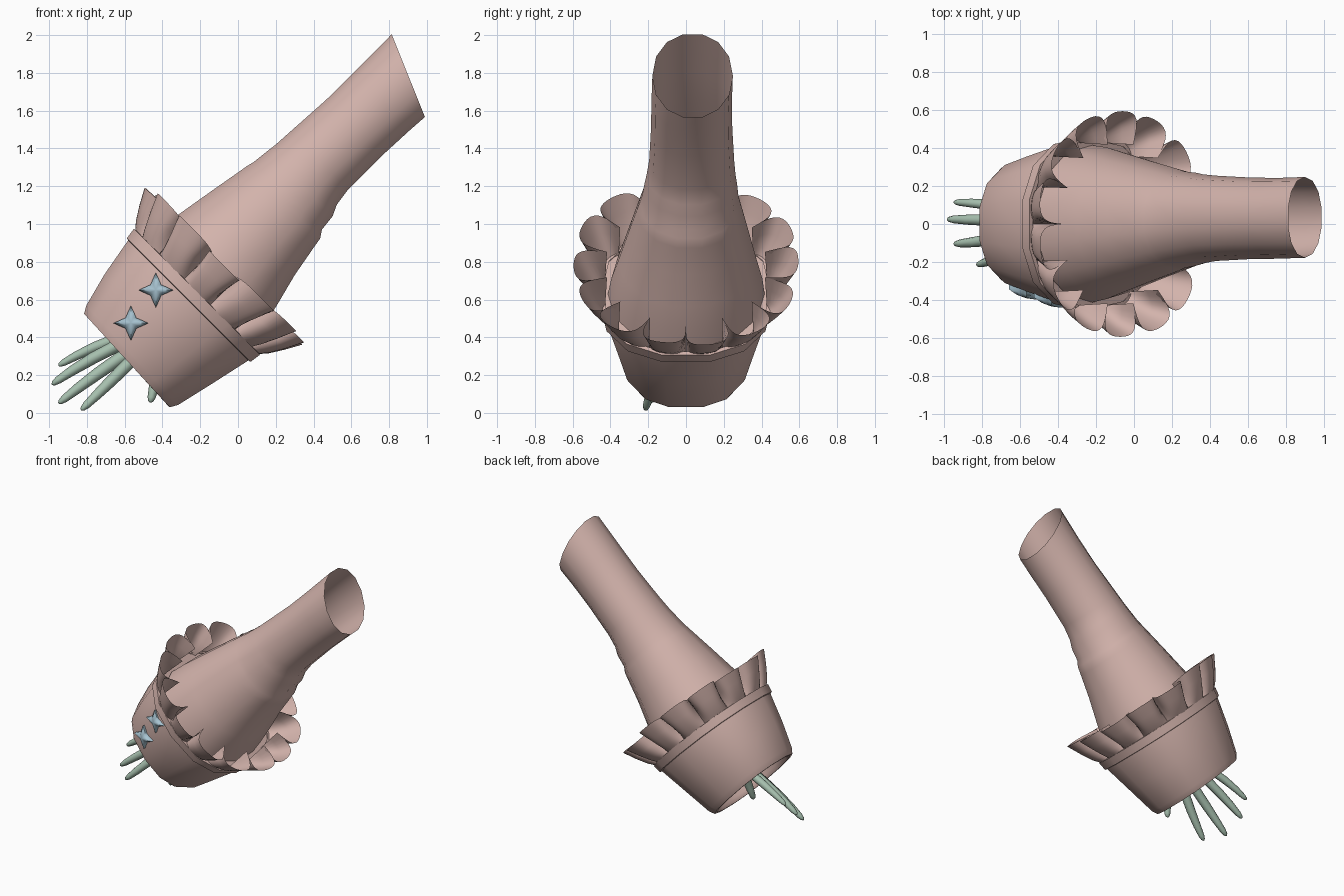
import bpy, bmesh, math, random
from mathutils import Vector

random.seed(4)
if "Cube" in bpy.data.objects:
    bpy.data.objects.remove(bpy.data.objects["Cube"])

H = math.sqrt(0.5)


def place(s, t, y):
    """Arm coordinates (s along the arm, t across it) to world."""
    return Vector(((s + t) * H, y, (s - t) * H))


def material(name, rgb):
    m = bpy.data.materials.new(name)
    m.use_nodes = True
    m.diffuse_color = (*rgb, 1)
    m.node_tree.nodes["Principled BSDF"].inputs["Base Color"].default_value = (*rgb, 1)
    return m


pink = material("dusty pink", (0.65, 0.45, 0.41))
sage = material("sage green", (0.38, 0.52, 0.42))
blue = material("pale blue", (0.39, 0.55, 0.64))


def finish(name, bm, mat, angle):
    """Turn a bmesh into a smooth-shaded object."""
    bmesh.ops.recalc_face_normals(bm, faces=bm.faces)
    me = bpy.data.meshes.new(name)
    bm.to_mesh(me)
    bm.free()
    me.materials.append(mat)
    obj = bpy.data.objects.new(name, me)
    bpy.context.collection.objects.link(obj)
    bpy.ops.object.select_all(action="DESELECT")
    obj.select_set(True)
    bpy.context.view_layer.objects.active = obj
    bpy.ops.object.shade_smooth_by_angle(angle=math.radians(angle))


def loft(name, rings, mat, angle=45, caps=False):
    """Skin a list of closed point rings."""
    bm = bmesh.new()
    rows = [[bm.verts.new(p) for p in ring] for ring in rings]
    n = len(rows[0])
    for a, b in zip(rows, rows[1:]):
        for i in range(n):
            j = (i + 1) % n
            bm.faces.new((a[i], a[j], b[j], b[i]))
    if caps:
        bm.faces.new(rows[0])
        bm.faces.new(rows[-1])
    finish(name, bm, mat, angle)


def oval(s, t, rt, ry, n=14, power=2.0, y=0.0, slant=0.0):
    """Rounded cross-section, squarer as power rises; flats face along t."""
    pts = []
    rt /= math.cos(math.pi / n) ** (2 / power)
    for i in range(n):
        a = math.tau * (i + 0.5) / n
        c, d = math.cos(a), math.sin(a)
        u = math.copysign(abs(c) ** (2 / power), c)
        v = math.copysign(abs(d) ** (2 / power), d)
        pts.append(place(s + slant * u, t + rt * u, y + ry * v))
    return pts


# Sleeve: position along the arm, upper edge, lower edge, half width
sleeve = [(0.25, -1.0, -0.20, 0.42), (0.40, -0.985, -0.225, 0.40),
          (0.54, -0.962, -0.255, 0.365), (0.73, -0.93, -0.304, 0.32),
          (0.90, -0.90, -0.335, 0.28), (0.96, -0.89, -0.345, 0.265),
          (1.00, -0.88, -0.372, 0.255), (1.09, -0.87, -0.382, 0.245),
          (1.15, -0.863, -0.41, 0.235), (1.25, -0.857, -0.424, 0.225),
          (1.50, -0.842, -0.424, 0.215), (1.70, -0.84, -0.415, 0.213)]
rings = [oval(s, (a + b) / 2, (b - a) / 2, w, 14, 2.1, 0.03 * min(1, s - 0.25))
         for s, a, b, w in sleeve]
rings.append(oval(1.90, -0.625, 0.217, 0.213, 14, 2.1, 0.035, -0.095))
loft("sleeve", rings, pink, 60)

# Cuff: inner wall, rolled lower edge, flared outer wall, closed in at the rim
cuff = [(0.10, 0.35, 0.36), (-0.19, 0.30, 0.285), (-0.22, 0.315, 0.30),
        (-0.22, 0.335, 0.32), (-0.18, 0.358, 0.34), (0.02, 0.407, 0.39),
        (0.26, 0.455, 0.45), (0.29, 0.455, 0.45), (0.29, 0.39, 0.40)]
loft("cuff", [oval(s, -0.612 + 0.02 * max(s, 0), a, b, 14, 2.35, 0, -0.015 * (s < 0))
              for s, a, b in cuff], pink, 50)

# Raised band round the rim
band = [(0.235, 0.45, 0.445), (0.238, 0.463, 0.46), (0.30, 0.472, 0.47), (0.302, 0.45, 0.445)]
loft("cuff_band", [oval(s, -0.607, a, b, 14, 2.35) for s, a, b in band], pink, 40)

# Ruffle: fluted strip, gathered at the rim and opening into wide rounded mouths
FLUTES, STEPS = 14, 18
jitter = [(random.uniform(-0.02, 0.025), random.uniform(-0.35, 0.35)) for _ in range(FLUTES)]


def ruffle_ring(k):
    pts = []
    for f in range(FLUTES):
        lift, turn = jitter[f]
        for i in range(STEPS):
            phi = math.tau * i / STEPS - math.pi
            swell = 1 - abs(phi / math.pi) ** 2.6
            wave = phi + 0.95 * math.sin(phi) * k
            a = (math.tau * (f + 0.5) + wave + turn * k * swell) / FLUTES
            square = 1 + 0.05 * math.sin(2 * a) ** 2
            r = (0.435 - 0.01 * k + swell * (0.02 + 0.15 * k ** 0.8)) * square
            s = 0.285 + k * (0.22 + lift * swell)
            pts.append(place(s, -0.605 + r * math.cos(a), r * math.sin(a)))
    return pts


loft("ruffle", [ruffle_ring(k) for k in (0, 0.25, 0.6, 1)], pink, 70)


def finger(name, path, radius):
    """Tapered round finger along a short bent path."""
    a, b, c = [Vector(p) for p in path]
    rows = []
    for u, w in ((0, 1), (0.25, 1), (0.5, 0.95), (0.75, 0.8), (0.92, 0.62), (0.98, 0.4), (1, 0.12)):
        p = a * (1 - u) ** 2 + b * 2 * u * (1 - u) + c * u * u
        d = ((b - a) * (1 - u) + (c - b) * u).normalized()
        side = d.cross(Vector((0, 1, 0))).normalized()
        up = side.cross(d)
        rows.append([p + (side * math.cos(math.tau * i / 8) + up * math.sin(math.tau * i / 8)) * radius * w
                     for i in range(8)])
    loft(name, rows, sage, 60, True)


# Hand mostly hidden in the cuff, with four fingers and a thumb
finger("first_finger", [(-0.52, -0.09, 0.32), (-0.66, -0.17, 0.18), (-0.83, -0.215, 0.015)], 0.033)
finger("middle_finger", [(-0.53, -0.04, 0.35), (-0.74, -0.09, 0.22), (-0.95, -0.105, 0.05)], 0.034)
finger("ring_finger", [(-0.54, 0.02, 0.40), (-0.78, 0.02, 0.30), (-0.985, 0.025, 0.15)], 0.033)
finger("little_finger", [(-0.55, 0.07, 0.42), (-0.77, 0.11, 0.36), (-0.95, 0.115, 0.25)], 0.029)
finger("thumb", [(-0.42, -0.08, 0.34), (-0.42, -0.15, 0.22), (-0.465, -0.18, 0.055)], 0.034)
loft("palm", [oval(s, -0.63, 0.12 * w, 0.13 * w, 10)
              for s, w in ((-0.17, 0.6), (-0.1, 1), (0.1, 0.9), (0.25, 0.6))], sage, 60, True)


def star(name, centre, lean):
    """Puffy four-pointed star facing the front, tilted to lie on the cuff."""
    bm = bmesh.new()
    cx, cy, cz = centre
    radii = [0.092, 0.052, 0.04, 0.052]
    count = 16

    def vert(r, a, out):
        dx, dz = r * math.cos(a), r * math.sin(a)
        return bm.verts.new((cx + dx, cy - out + lean[0] * dx + lean[1] * dz, cz + dz))

    def outline(scale, out):
        return [vert(radii[i % 4] * scale, math.tau * i / count, out) for i in range(count)]

    back, edge, mid = outline(1, -0.025), outline(1, 0.006), outline(0.55, 0.024)
    tip = vert(0, 0, 0.03)
    for i in range(count):
        j = (i + 1) % count
        bm.faces.new((back[i], back[j], edge[j], edge[i]))
        bm.faces.new((edge[i], edge[j], mid[j], mid[i]))
        bm.faces.new((mid[i], mid[j], tip))
    bm.faces.new(back)
    finish(name, bm, blue, 50)


# Stars on the front of the cuff
star("upper_star", (-0.435, -0.405, 0.65), (-0.25, -0.06))
star("lower_star", (-0.567, -0.362, 0.475), (-0.25, -0.06))
